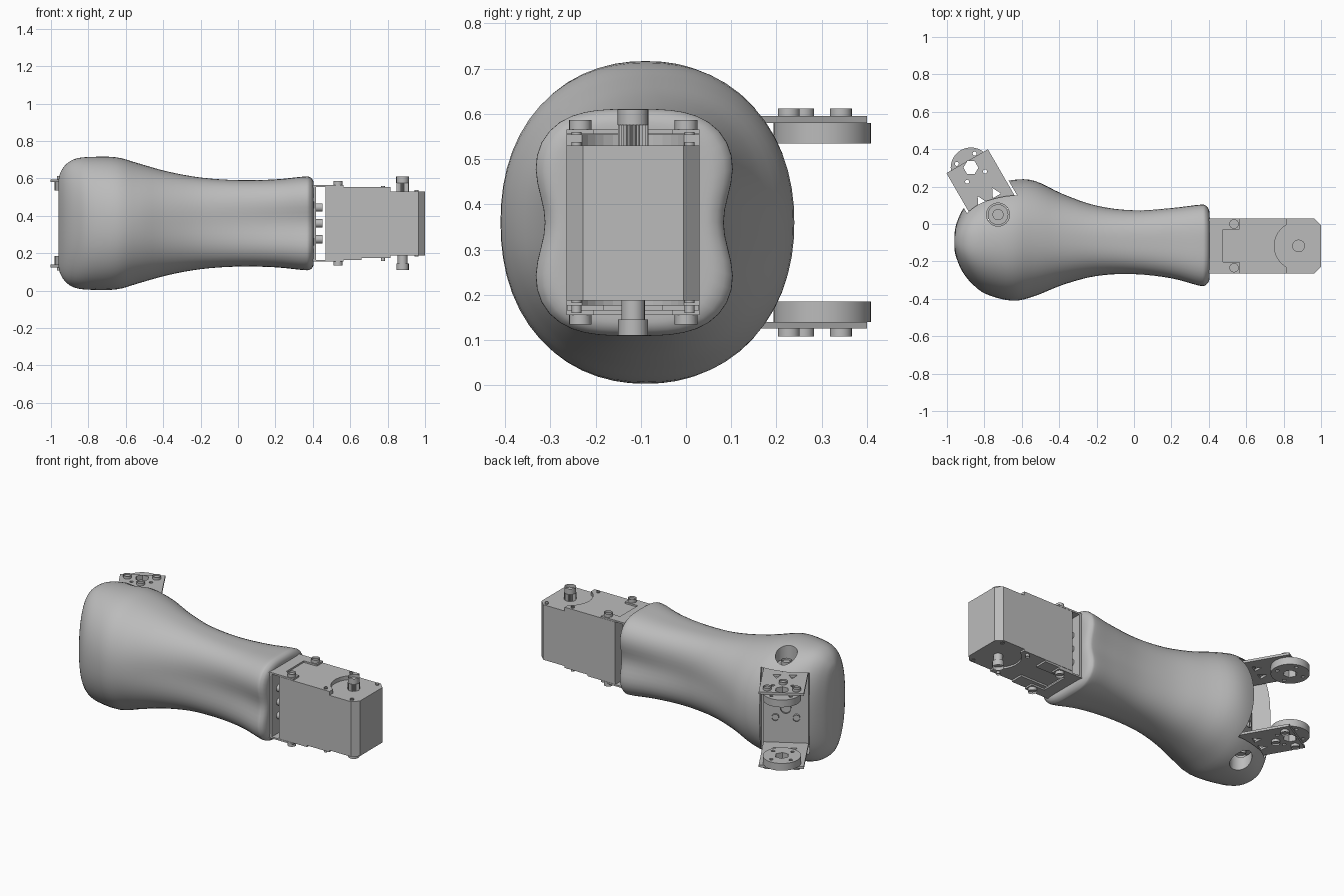
import bpy, bmesh
from math import cos, sin, pi, radians, exp
from mathutils import Matrix, Vector

cube = bpy.data.objects.get("Cube")
if cube:
    bpy.data.objects.remove(cube, do_unlink=True)

grey = bpy.data.materials.new("plain grey")
grey.use_nodes = True
grey.diffuse_color = (0.5, 0.5, 0.5, 1)
grey.node_tree.nodes["Principled BSDF"].inputs["Base Color"].default_value = (0.5, 0.5, 0.5, 1)

MID = 0.36      # height of the horizontal symmetry plane
AXIS = -0.117   # y of the servo centre line
# joint frame: local x runs out along the hinge bracket
JOINT = Matrix.Translation((-0.727, 0.05, 0)) @ Matrix.Rotation(radians(120), 4, 'Z')
ALONG_X = Matrix.Rotation(pi / 2, 4, 'Y')


def finish(name, bm, matrix=Matrix()):
    bm.transform(matrix)
    bmesh.ops.recalc_face_normals(bm, faces=bm.faces)
    mesh = bpy.data.meshes.new(name)
    bm.to_mesh(mesh)
    bm.free()
    mesh.materials.append(grey)
    obj = bpy.data.objects.new(name, mesh)
    bpy.context.collection.objects.link(obj)
    return obj


def prism(name, points, z0, z1, matrix=Matrix(), recess=0):
    """Extrude a flat outline; recess sinks a socket in the top face."""
    bm = bmesh.new()
    low = [bm.verts.new((x, y, z0)) for x, y in points]
    high = [bm.verts.new((x, y, z1)) for x, y in points]
    bm.faces.new(low)
    top = bm.faces.new(high)
    for i in range(len(points)):
        j = (i + 1) % len(points)
        bm.faces.new((low[i], low[j], high[j], high[i]))
    if recess:
        bmesh.ops.inset_individual(bm, faces=[top], thickness=recess)
        bmesh.ops.translate(bm, verts=top.verts, vec=(0, 0, (z0 - z1) * 0.6))
    return finish(name, bm, matrix)


def circle(x, y, r, n=24):
    return [(x + r * cos(2 * pi * i / n), y + r * sin(2 * pi * i / n)) for i in range(n)]


def rect(x0, x1, y0, y1):
    return [(x0, y0), (x1, y0), (x1, y1), (x0, y1)]


def cut(obj, cutters):
    for c in cutters:
        mod = obj.modifiers.new("cut", 'BOOLEAN')
        mod.operation = 'DIFFERENCE'
        mod.solver = 'EXACT'
        mod.object = c
    bpy.context.view_layer.update()
    deps = bpy.context.evaluated_depsgraph_get()
    mesh = bpy.data.meshes.new_from_object(obj.evaluated_get(deps))
    obj.modifiers.clear()
    obj.data = mesh
    for c in cutters:
        bpy.data.objects.remove(c, do_unlink=True)


def smooth(obj, angle=30):
    bpy.ops.object.select_all(action='DESELECT')
    obj.select_set(True)
    bpy.context.view_layer.objects.active = obj
    bpy.ops.object.shade_smooth_by_angle(angle=radians(angle))


def side(s, d0, d1):
    """Height range at distances d0..d1 above (s=1) or below (s=-1) the middle."""
    return MID + s * d0, MID + s * d1


def bolt(name, x, y, z0, z1, r, matrix=Matrix()):
    smooth(prism(name, circle(x, y, r, 16), z0, z1, matrix, recess=r * 0.5))


# limb shell sections: x, y min, y max, half height, roundness, side groove
sections = [
    (-0.96, -0.14, -0.05, 0.23, 2.5, 0),
    (-0.95, -0.18, -0.0, 0.27, 2.5, 0),
    (-0.92, -0.25, 0.07, 0.315, 2.4, 0),
    (-0.87, -0.315, 0.135, 0.345, 2.3, 0),
    (-0.79, -0.375, 0.195, 0.355, 2.2, 0),
    (-0.65, -0.41, 0.235, 0.353, 2.2, 0),
    (-0.53, -0.385, 0.23, 0.32, 2.2, 0),
    (-0.38, -0.33, 0.165, 0.278, 2.3, 0.02),
    (-0.2, -0.287, 0.107, 0.245, 2.5, 0.05),
    (0, -0.28, 0.085, 0.231, 2.8, 0.09),
    (0.2, -0.305, 0.1, 0.235, 3, 0.13),
    (0.35, -0.345, 0.118, 0.25, 3.2, 0.15),
    (0.385, -0.34, 0.112, 0.247, 3.2, 0.15),
    (0.402, -0.315, 0.085, 0.228, 3.2, 0.15),
    (0.405, -0.28, 0.05, 0.2, 3.2, 0.15),
]


def spline_rows(rows, steps):
    rows = [Vector(r) for r in rows]
    out = []
    for i in range(len(rows) - 1):
        a, b, c, d = (rows[min(max(i + k, 0), len(rows) - 1)] for k in (-1, 0, 1, 2))
        for s in range(steps):
            t = s / steps
            out.append(0.5 * (2 * b + (c - a) * t + (2 * a - 5 * b + 4 * c - d) * t ** 2
                              + (3 * b - a - 3 * c + d) * t ** 3))
    return out + [rows[-1]]


def section_ring(row, n=56):
    x, y0, y1, h, power, groove = row
    ring = []
    for i in range(n):
        c, s = cos(2 * pi * i / n), sin(2 * pi * i / n)
        r = (abs(c) ** power + abs(s) ** power) ** (-1 / power)
        pinch = 1 - groove * exp(-(s * r * h / 0.1) ** 2)
        ring.append((x, (y0 + y1) / 2 + (y1 - y0) / 2 * c * r * pinch, MID + h * s * r))
    return ring


bm = bmesh.new()
rings = [[bm.verts.new(p) for p in section_ring(r)] for r in spline_rows(sections, 4)]
for a, b in zip(rings, rings[1:]):
    for i in range(len(a)):
        j = (i + 1) % len(a)
        bm.faces.new((a[i], a[j], b[j], b[i]))
bm.faces.new(rings[0])
bm.faces.new(rings[-1])
shell = finish("limb_shell", bm)

# hinge slot and the two access holes
cutters = [prism("slot_cutter", rect(0, 0.5, -0.14, 0.14), *side(1, -0.252, 0.252), JOINT)]
for s in (1, -1):
    cutters.append(prism("hole_cutter", circle(0, 0, 0.062, 32), *side(s, 0.24, 0.45), JOINT))
cut(shell, cutters)
smooth(shell, 35)

# hinge bracket: back plate, two arms, round horns and bolts
prism("bracket_back", rect(0.005, 0.02, -0.128, 0.128), *side(1, -0.235, 0.235), JOINT)
for v in (-0.06, 0.06):
    for z in (MID - 0.06, MID + 0.06):
        bolt("back_bolt", 0, 0, 0, 0.015, 0.02, JOINT @ Matrix.Translation((0.02, v, z)) @ ALONG_X)
bolt("back_centre_bolt", 0, 0, 0, 0.02, 0.03, JOINT @ Matrix.Translation((0.02, 0, MID)) @ ALONG_X)


def horn_holes():
    """Hexagonal bore with small holes around it."""
    holes = [prism("bore_cutter", circle(0.29, 0, 0.04, 6), 0, 1, JOINT)]
    for k in range(4):
        a = pi / 4 + k * pi / 2
        holes.append(prism("pin_cutter", circle(0.29 + 0.078 * cos(a), 0.078 * sin(a), 0.011, 10), 0, 1, JOINT))
    return holes


for s, word in ((1, "upper"), (-1, "lower")):
    arm = prism(word + "_arm", rect(0.005, 0.33, -0.128, 0.128), *side(s, 0.22, 0.235), JOINT)
    windows = [prism("window_cutter", [(0.09, v - 0.025), (0.09, v + 0.025), (0.14, v)], 0, 1, JOINT)
               for v in (-0.045, 0.045)]
    cut(arm, horn_holes() + windows)
    horn = prism(word + "_horn", circle(0.29, 0, 0.108, 36), *side(s, 0.175, 0.22), JOINT)
    cut(horn, horn_holes())
    smooth(horn)
    for u, v in ((0.29, 0.083), (0.29, -0.083), (0.205, 0)):
        bolt(word + "_horn_bolt", u, v, *side(s, 0.235, 0.252), 0.024, JOINT)
    prism(word + "_joint_disc", circle(0, 0, 0.055), *side(s, 0.235, 0.262), JOINT)
    bolt(word + "_joint_bolt", 0, 0, *side(s, 0.262, 0.285), 0.03, JOINT)

# servo mount: base plate, legs with tabs, bolts
Y0, Y1 = AXIS - 0.147, AXIS + 0.147
prism("mount_plate", rect(0.4, 0.418, Y0, Y1), *side(1, -0.205, 0.205))
for y in (AXIS - 0.08, AXIS + 0.08):
    for z in (-0.085, 0, 0.085):
        bolt("mount_bolt", 0, 0, 0, 0.033, 0.022, Matrix.Translation((0.418, y, MID + z)) @ ALONG_X)
for s, word in ((1, "upper"), (-1, "lower")):
    prism(word + "_mount_leg", rect(0.4, 0.475, Y0, Y1), *side(s, 0.195, 0.205))
    for y in (AXIS - 0.117, AXIS + 0.117):
        prism(word + "_mount_tab", rect(0.47, 0.565, y - 0.03, y + 0.03), *side(s, 0.195, 0.205))
        bolt(word + "_tab_bolt", 0.535, y, *side(s, 0.205, 0.226), 0.025)

# servo case with chamfered end corners
C = 0.036
prism("servo_case", [(0.467, Y0), (1 - C, Y0), (1, Y0 + C), (1, Y1 - C), (1 - C, Y1), (0.467, Y1)],
      *side(1, -0.173, 0.17))

# covers with a curved bite around the output shaft
bite = [(0.88 + 0.13 * cos(a), AXIS + 0.13 * sin(a))
        for a in (radians(120 + 10 * k) for k in range(13))]
outline = [(0.467, Y1), (0.815, Y1)] + bite + [(0.815, Y0), (0.467, Y0)]
prism("upper_cover", outline, *side(1, 0.165, 0.194))
prism("lower_cover", outline, *side(-1, 0.17, 0.184))
for y in (AXIS - 0.105, AXIS + 0.105):
    prism("lower_rib", rect(0.467, 0.66, y - 0.04, y + 0.04), *side(-1, 0.18, 0.195))
for y in (AXIS - 0.125, AXIS + 0.125):
    for s in (1, -1):
        bolt("cover_bolt", 0.775, y, *side(s, 0.184, 0.2), 0.011)
        bolt("case_bolt", 0.955, y, *side(s, 0.165, 0.178), 0.011)

# output shafts: toothed above, plain below
teeth = [(0.88 + r * cos(a), AXIS + r * sin(a))
         for r, a in ((0.034 if k % 2 else 0.028, pi * k / 24) for k in range(48))]
prism("shaft_teeth", teeth, *side(1, 0.165, 0.215))
bolt("shaft_cap", 0.88, AXIS, *side(1, 0.215, 0.25), 0.034)
smooth(prism("lower_pin", circle(0.88, AXIS, 0.026), *side(-1, 0.165, 0.215)))
bolt("lower_cap", 0.88, AXIS, *side(-1, 0.215, 0.25), 0.033)
